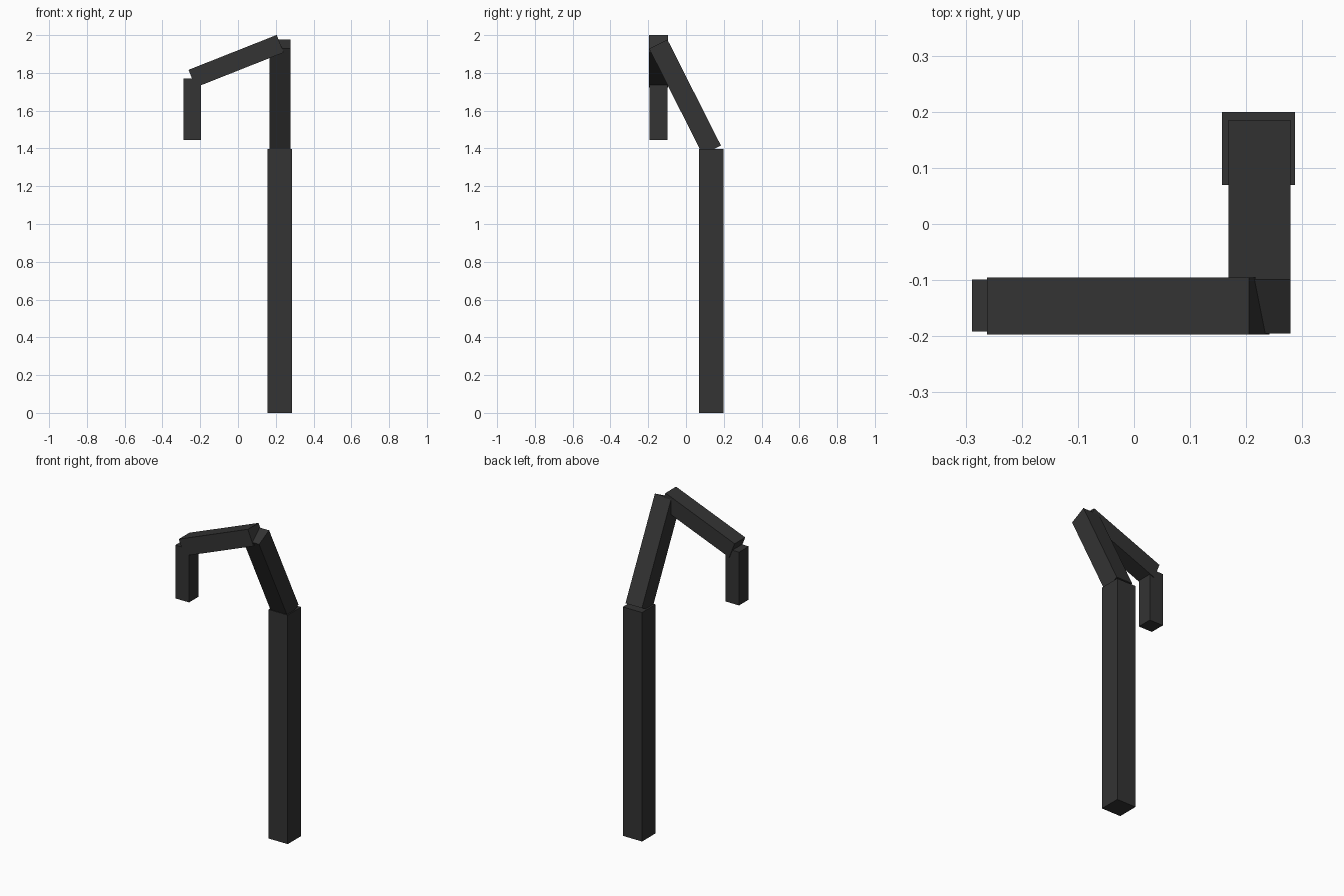
import bpy, math
from mathutils import Matrix, Vector

if "Cube" in bpy.data.objects:
    bpy.data.objects.remove(bpy.data.objects["Cube"])

dark = bpy.data.materials.new("dark_grey")
dark.diffuse_color = (0.033, 0.033, 0.033, 1)
dark.use_nodes = True
dark.node_tree.nodes["Principled BSDF"].inputs["Base Color"].default_value = dark.diffuse_color


def beam(name, centre, size, tilt=0, axis='X'):
    """Square beam of the given size, tilted about one axis."""
    bpy.ops.mesh.primitive_cube_add(size=1)
    ob = bpy.context.object
    ob.name = name
    ob.data.transform(Matrix.Diagonal((*size, 1)))
    ob.matrix_world = Matrix.Translation(Vector(centre)) @ Matrix.Rotation(math.radians(tilt), 4, axis)
    ob.data.materials.append(dark)
    return ob


# Upright post
beam("post", (0.222, 0.1345, 0.6985), (0.13, 0.13, 1.397))
# Arm leaning forward from the post
beam("leaning_arm", (0.2235, -0.005, 1.6715), (0.111, 0.108, 0.629), 26.8, 'X')
# Arm reaching sideways and down
beam("side_arm", (-0.01, -0.146, 1.862), (0.502, 0.102, 0.1), -21.6, 'Y')
# Short hanging end
beam("hanging_end", (-0.2425, -0.1455, 1.608), (0.093, 0.093, 0.325))
